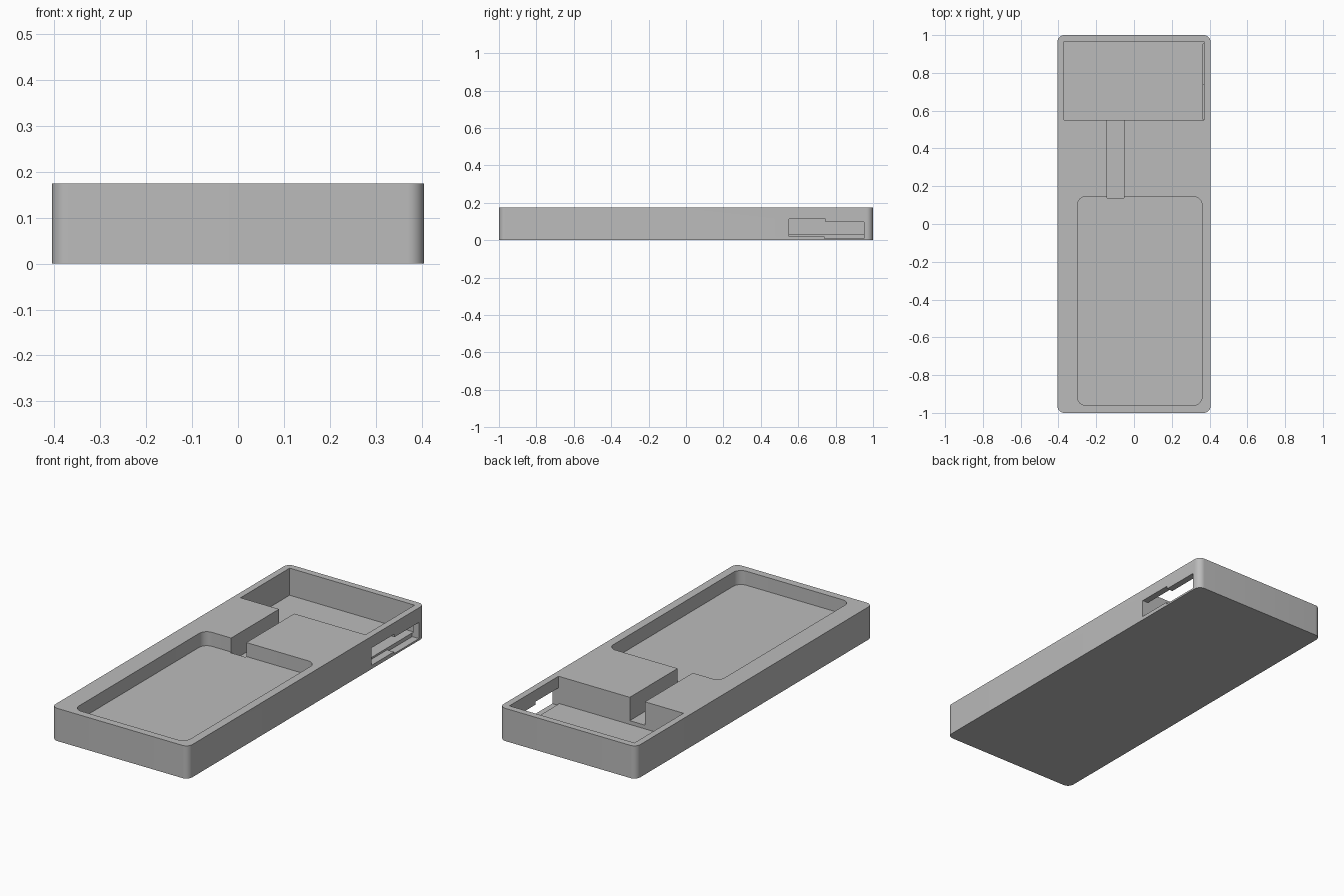
import bpy
import bmesh
from math import cos, sin, pi, radians

cube = bpy.data.objects.get("Cube")
if cube:
    bpy.data.objects.remove(cube, do_unlink=True)

HEIGHT = 0.175
ABOVE = 0.3

grey = bpy.data.materials.new("plain grey")
grey.use_nodes = True
grey.diffuse_color = (0.5, 0.5, 0.5, 1)
grey.node_tree.nodes["Principled BSDF"].inputs["Base Color"].default_value = (0.5, 0.5, 0.5, 1)


def slab(name, x0, x1, y0, y1, z0, z1, radius=0.0, steps=10):
    """Upright block with optional rounded vertical corners."""
    corners = [(x1 - radius, y1 - radius), (x0 + radius, y1 - radius),
               (x0 + radius, y0 + radius), (x1 - radius, y0 + radius)]
    outline = []
    for i, (cx, cy) in enumerate(corners):
        for s in range(steps + 1 if radius else 1):
            a = pi / 2 * (i + s / steps)
            outline.append((cx + radius * cos(a), cy + radius * sin(a)))
    bm = bmesh.new()
    base = bm.faces.new([bm.verts.new((x, y, z0)) for x, y in outline])
    top = bmesh.ops.extrude_face_region(bm, geom=[base])
    verts = [g for g in top["geom"] if isinstance(g, bmesh.types.BMVert)]
    bmesh.ops.translate(bm, vec=(0, 0, z1 - z0), verts=verts)
    bmesh.ops.recalc_face_normals(bm, faces=bm.faces)
    mesh = bpy.data.meshes.new(name)
    bm.to_mesh(mesh)
    bm.free()
    mesh.materials.append(grey)
    obj = bpy.data.objects.new(name, mesh)
    bpy.context.collection.objects.link(obj)
    return obj


# Solid tray body
tray = slab("tray_body", -0.405, 0.405, -1, 1, 0, HEIGHT, 0.035)

# Pockets, the channel joining them, and the stepped side opening
cutters = [
    slab("main_pocket", -0.30, 0.36, -0.96, 0.145, 0.10, ABOVE, 0.045),
    slab("back_pocket", -0.37, 0.37, 0.55, 0.965, 0.03, ABOVE),
    slab("wire_channel", -0.142, -0.052, 0.137, 0.60, 0.05, ABOVE),
    slab("side_opening_front", 0.365, 0.5, 0.552, 0.745, 0.02, 0.113),
    slab("side_opening_back", 0.365, 0.5, 0.74, 0.952, 0.01, 0.097),
]

bpy.ops.object.select_all(action='DESELECT')
bpy.context.view_layer.objects.active = tray
tray.select_set(True)
for cutter in cutters:
    cutter.hide_render = True
    cut = tray.modifiers.new(cutter.name, 'BOOLEAN')
    cut.operation = 'DIFFERENCE'
    cut.solver = 'EXACT'
    cut.object = cutter
    bpy.ops.object.modifier_apply(modifier=cut.name)
    bpy.data.objects.remove(cutter, do_unlink=True)

bpy.ops.object.shade_smooth_by_angle(angle=radians(30))
